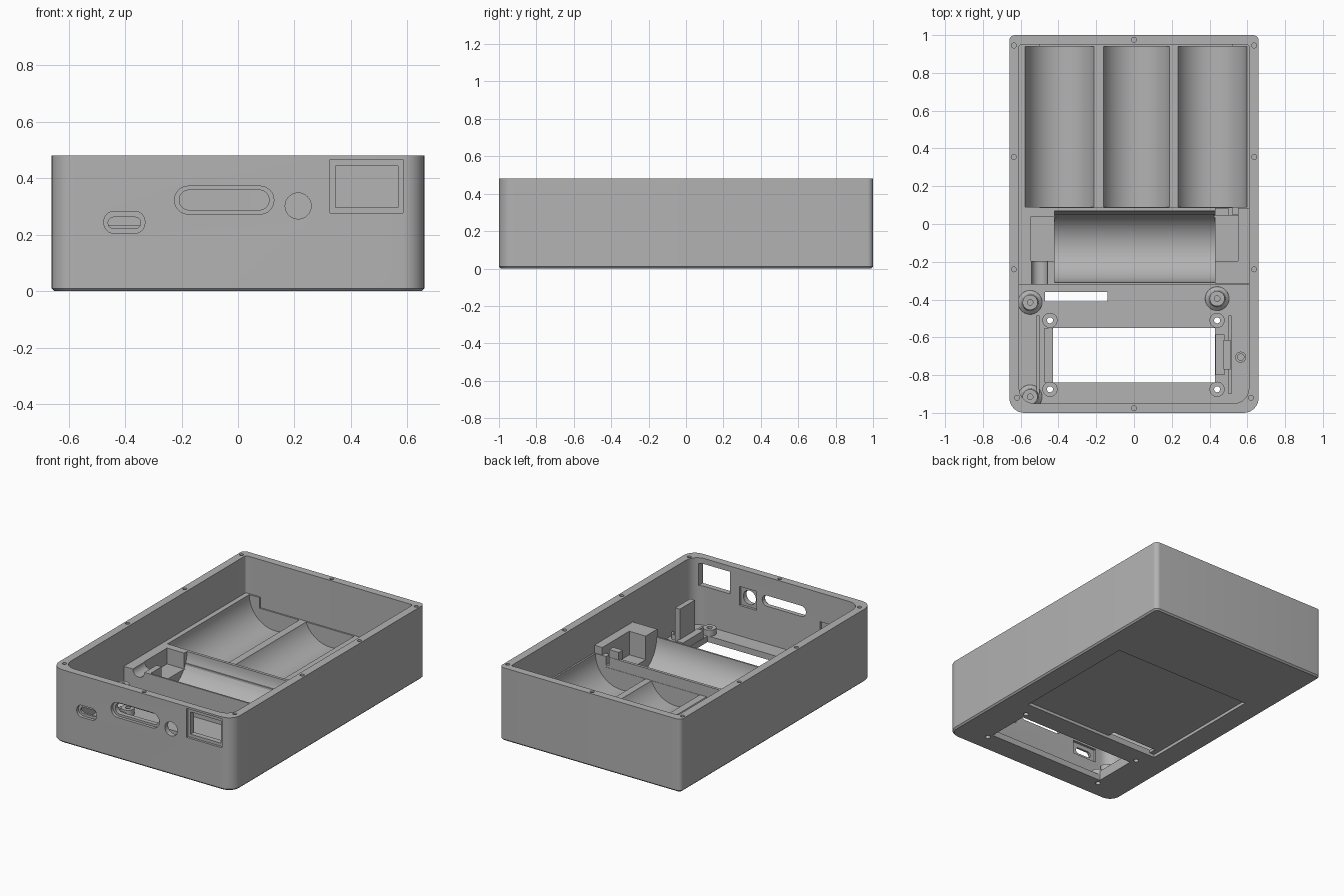
import bpy, bmesh, math

cube = bpy.data.objects.get("Cube")
if cube:
    bpy.data.objects.remove(cube, do_unlink=True)

grey = bpy.data.materials.new("plain grey")
grey.use_nodes = True
grey.diffuse_color = (0.45, 0.45, 0.45, 1)
grey.node_tree.nodes["Principled BSDF"].inputs["Base Color"].default_value = (0.45, 0.45, 0.45, 1)


def outline(x0, x1, y0, y1, front=0.0, back=None, steps=8):
    """Rectangle outline with rounded corners; front radius at y0, back radius at y1."""
    back = front if back is None else back
    corners = [(x1, y1, back, 0), (x0, y1, back, 1), (x0, y0, front, 2), (x1, y0, front, 3)]
    pts = []
    for x, y, r, quarter in corners:
        cx = x - r if x == x1 else x + r
        cy = y - r if y == y1 else y + r
        for i in range(steps + 1 if r else 1):
            a = (quarter + i / steps) * math.pi / 2
            p = (cx + r * math.cos(a), cy + r * math.sin(a))
            if not pts or math.dist(p, pts[-1]) > 1e-5:
                pts.append(p)
    if math.dist(pts[0], pts[-1]) < 1e-5:
        pts.pop()
    return pts


def circle(cx, cy, r, n=32):
    return [(cx + r * math.cos(math.tau * i / n), cy + r * math.sin(math.tau * i / n)) for i in range(n)]


def finish(name, bm):
    bmesh.ops.recalc_face_normals(bm, faces=bm.faces)
    mesh = bpy.data.meshes.new(name)
    bm.to_mesh(mesh)
    bm.free()
    mesh.materials.append(grey)
    obj = bpy.data.objects.new(name, mesh)
    bpy.context.scene.collection.objects.link(obj)
    return obj


def prism(name, pts, lo, hi, axis="Z", chamfer=0):
    """Extrude an outline from lo to hi along an axis."""
    place = {"X": lambda p, q, t: (t, p, q), "Y": lambda p, q, t: (p, t, q),
             "Z": lambda p, q, t: (p, q, t)}[axis]
    bm = bmesh.new()
    low = [bm.verts.new(place(p, q, lo)) for p, q in pts]
    high = [bm.verts.new(place(p, q, hi)) for p, q in pts]
    base = bm.faces.new(low)
    bm.faces.new(high)
    n = len(pts)
    for i in range(n):
        bm.faces.new((low[i], low[(i + 1) % n], high[(i + 1) % n], high[i]))
    if chamfer:
        bmesh.ops.recalc_face_normals(bm, faces=bm.faces)
        bmesh.ops.bevel(bm, geom=list(base.edges), offset=chamfer, segments=1, affect="EDGES")
    return finish(name, bm)


def box(name, x0, x1, y0, y1, z0, z1):
    return prism(name, outline(x0, x1, y0, y1), z0, z1)


def lathe(name, x, y, profile, n=32):
    """Ring-shaped part from a closed radius/height profile."""
    bm = bmesh.new()
    rings = [[bm.verts.new((px, py, z)) for px, py in circle(x, y, r, n)] for r, z in profile]
    for a, b in zip(rings, rings[1:] + rings[:1]):
        for i in range(n):
            j = (i + 1) % n
            bm.faces.new((a[i], a[j], b[j], b[i]))
    return finish(name, bm)


def combine(target, tool, operation="DIFFERENCE"):
    tool.hide_render = True
    mod = target.modifiers.new("combine", "BOOLEAN")
    mod.operation, mod.solver, mod.object = operation, "EXACT", tool
    bpy.context.view_layer.objects.active = target
    bpy.ops.object.modifier_apply(modifier=mod.name)
    bpy.data.objects.remove(tool, do_unlink=True)


# Case: open tray with rounded corners
HX, TOP, FLOOR = 0.66, 0.48, 0.04
case = prism("case", outline(-HX, HX, -1, 1, 0.08, 0.03), 0, TOP, chamfer=0.01)
combine(case, prism("cavity", outline(-0.608, 0.608, -0.95, 0.95, 0.08, 0.012), FLOOR, 0.6))

# Underside recess, cable slot and display window
combine(case, box("label_recess", -0.505, 0.505, -0.41, 0.46, -0.1, 0.02))
combine(case, box("cable_slot", -0.47, -0.14, -0.41, -0.36, -0.1, 0.1))
combine(case, box("display_window", -0.43, 0.43, -0.84, -0.55, -0.1, 0.1))

# Front openings: shallow surround, then through hole
front_cuts = [
    (outline(-0.475, -0.33, 0.205, 0.283, 0.036), -0.98),
    (outline(-0.46, -0.345, 0.222, 0.262, 0.019), -0.9),
    (outline(-0.225, 0.127, 0.273, 0.372, 0.049), -0.98),
    (outline(-0.208, 0.11, 0.288, 0.358, 0.034), -0.9),
    (circle(0.213, 0.302, 0.046), -0.9),
    (outline(0.325, 0.585, 0.277, 0.467), -0.985),
    (outline(0.345, 0.567, 0.297, 0.443), -0.9),
]
for pts, depth in front_cuts:
    combine(case, prism("front_cut", pts, -1.05, depth, "Y"))
# Pockets on the inner side of the front wall
for x0, x1, z0, z1 in [(-0.49, -0.31, 0.2, 0.29), (0.15, 0.276, 0.24, 0.365)]:
    combine(case, prism("inner_pocket", outline(x0, x1, z0, z1), -0.966, -0.93, "Y"))

# Lid screw holes around the rim
rim_holes = [(0, 0.975), (0, -0.975)]
for s in (-1, 1):
    rim_holes += [(s * 0.636, y) for y in (0.945, 0.355, -0.24)] + [(s * 0.62, -0.92)]
for x, y in rim_holes:
    combine(case, prism("rim_hole", circle(x, y, 0.013, 16), 0.38, 0.6))

# Battery cradle: three troughs lengthwise
AXIS_Z, R = 0.235, 0.189
cradle = box("battery_cradle", -0.62, 0.62, 0.05, 0.96, 0.03, 0.165)
for x0, x1 in [(-0.62, -0.5), (0.52, 0.62)]:
    combine(cradle, box("side_rail", x0, x1, 0.05, 0.96, 0.035, AXIS_Z), "UNION")
for x in (-0.387, 0.013, 0.408):
    combine(cradle, prism("trough", circle(x, AXIS_Z, R, 64), 0.09, 0.94, "Y"))

# Crosswise trough with end pockets and raised contact housing
cross = box("cross_cradle", -0.62, 0.62, -0.32, 0.088, 0.03, AXIS_Z)
combine(cross, box("raised_end", 0.43, 0.625, -0.315, 0.086, 0.1, 0.285), "UNION")
combine(cross, prism("trough", circle(-0.12, AXIS_Z, R, 64), -0.42, 0.43, "X"))
combine(cross, box("left_pocket", -0.545, -0.41, -0.195, 0.04, 0.13, 0.4))
combine(cross, box("right_pocket", 0.42, 0.55, -0.195, 0.045, 0.13, 0.4))
combine(cross, box("wire_notch", 0.5, 0.55, 0.03, 0.12, 0.18, 0.4))
combine(cross, prism("wire_channel", circle(-0.5, AXIS_Z, 0.042), -0.4, -0.15, "Y"))

# Board standoffs with flared feet
standoffs = []
for x, y in [(-0.55, -0.415), (0.44, -0.395), (-0.55, -0.915)]:
    standoffs.append(lathe("board_standoff", x, y, [
        (0.015, 0.03), (0.065, 0.03), (0.063, 0.045), (0.046, 0.06), (0.04, 0.08), (0.04, 0.172), (0.015, 0.172)]))

# Display bosses with screw holes through the floor
for x in (-0.445, 0.44):
    for y in (-0.51, -0.875):
        combine(case, prism("screw_hole", circle(x, y, 0.016), -0.1, 0.1))
        standoffs.append(lathe("display_boss", x, y, [
            (0.016, 0.02), (0.04, 0.02), (0.04, 0.08), (0.016, 0.08)]))
standoffs.append(lathe("locating_ring", 0.565, -0.705, [
    (0.017, 0.03), (0.029, 0.03), (0.029, 0.075), (0.017, 0.075)]))

# Display rails and upright clip
details = [
    box("left_rail", -0.475, -0.43, -0.84, -0.55, 0.03, 0.065),
    box("left_fence", -0.515, -0.5, -0.9, -0.485, 0.03, 0.06),
    box("right_fence", 0.5, 0.515, -0.9, -0.485, 0.03, 0.06),
    box("clip_foot", 0.432, 0.48, -0.8, -0.585, 0.03, 0.09),
    box("upright_clip", 0.475, 0.51, -0.77, -0.615, 0.03, 0.29),
]

# Smooth curved faces, keep hard edges
bpy.ops.object.select_all(action="DESELECT")
for obj in [case, cradle, cross] + standoffs + details:
    obj.select_set(True)
bpy.context.view_layer.objects.active = case
bpy.ops.object.shade_smooth_by_angle(angle=math.radians(30))
